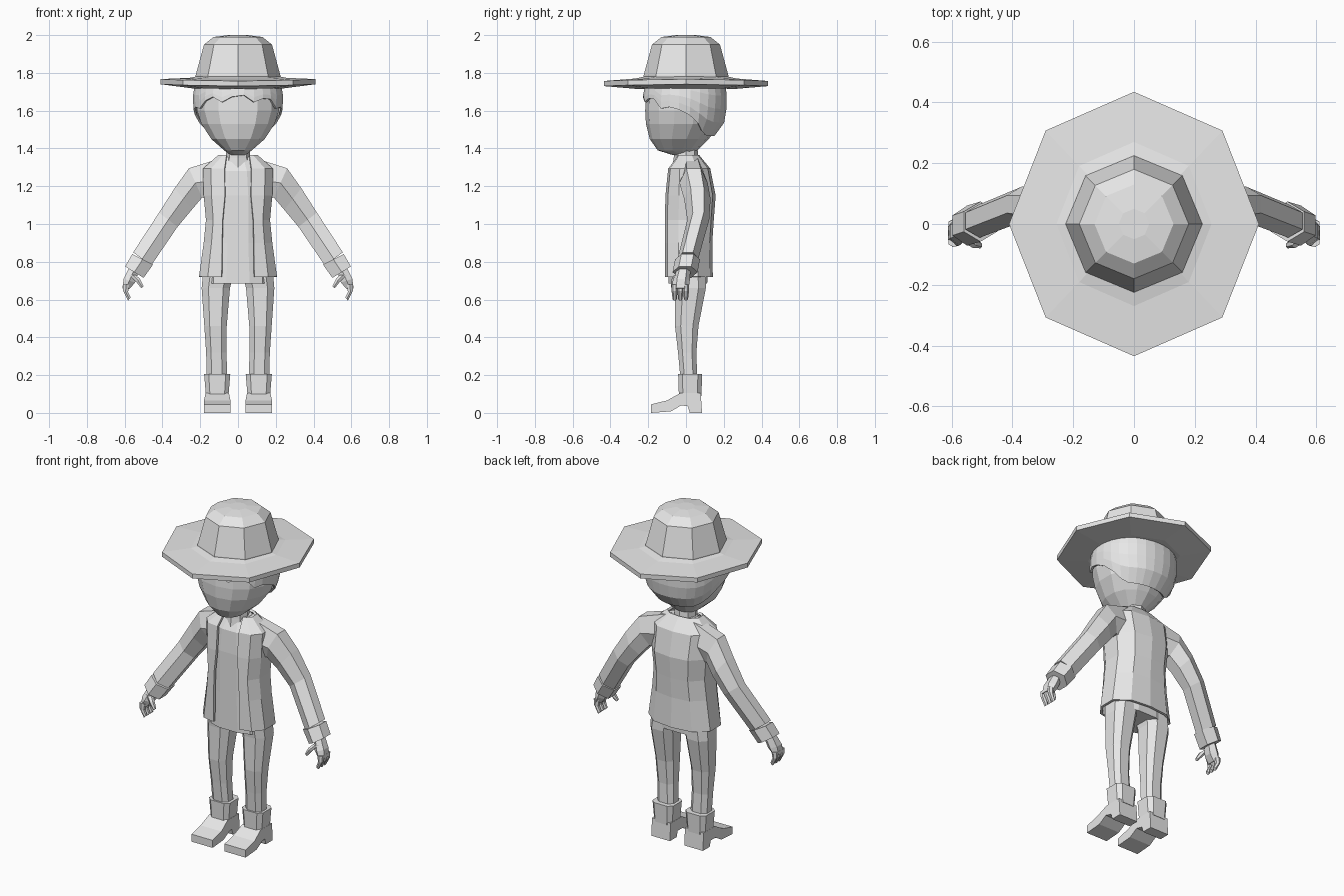
import bpy, bmesh, math

cube = bpy.data.objects.get("Cube")
if cube:
    bpy.data.objects.remove(cube, do_unlink=True)

grey = bpy.data.materials.new("plain_grey")
grey.use_nodes = True
grey.diffuse_color = (0.8, 0.8, 0.8, 1)
grey.node_tree.nodes["Principled BSDF"].inputs["Base Color"].default_value = (0.8, 0.8, 0.8, 1)


def loft(name, rings, closed=True, caps=True, thick=0.0):
    """Skin a list of equal-length point rings with flat faces."""
    bm = bmesh.new()
    rows = [[bm.verts.new(p) for p in ring] for ring in rings]
    n = len(rows[0])
    for a, b in zip(rows, rows[1:]):
        for i in range(n if closed else n - 1):
            j = (i + 1) % n
            bm.faces.new((a[i], a[j], b[j], b[i]))
    if caps:
        bm.faces.new(rows[0])
        bm.faces.new(rows[-1])
    bmesh.ops.recalc_face_normals(bm, faces=bm.faces)
    mesh = bpy.data.meshes.new(name)
    bm.to_mesh(mesh)
    bm.free()
    mesh.materials.append(grey)
    obj = bpy.data.objects.new(name, mesh)
    bpy.context.collection.objects.link(obj)
    if thick:
        mod = obj.modifiers.new("thickness", 'SOLIDIFY')
        mod.thickness = thick
        mod.offset = 0
    return obj


def oval(cx, cy, z, rx, ry, n=8, power=1.0, turn=0.0):
    """Horizontal ring; power below one makes it boxier."""
    pts = []
    for i in range(n):
        a = math.tau * (i + turn) / n
        c, s = math.cos(a), math.sin(a)
        pts.append((cx + rx * math.copysign(abs(c) ** power, c),
                    cy + ry * math.copysign(abs(s) ** power, s), z))
    return pts


def limb_ring(side, top, low, cy, hy, n=6):
    """Ring whose outer and inner points are given in the x-z plane."""
    mx, mz = (top[0] + low[0]) / 2, (top[1] + low[1]) / 2
    dx, dz = (top[0] - low[0]) / 2, (top[1] - low[1]) / 2
    pts = []
    for i in range(n):
        a = math.tau * (i + 0.5) / n
        c, s = math.cos(a) / math.cos(math.pi / n), math.sin(a)
        pts.append((side * (mx + dx * c), cy + hy * s, mz + dz * c))
    return pts


def lerp_table(table, t):
    """Interpolate the rest of a row by its first value."""
    if t <= table[0][0]:
        return table[0][1:]
    for a, b in zip(table, table[1:]):
        if t <= b[0]:
            k = (t - a[0]) / (b[0] - a[0])
            return [p + (q - p) * k for p, q in zip(a[1:], b[1:])]
    return table[-1][1:]


# Hat: eight-sided crown and a slightly lifted brim
loft("hat_crown", [oval(0, 0, z, r, r) for r, z in
                   [(0.225, 1.74), (0.225, 1.785), (0.18, 1.95), (0.13, 1.99), (0.05, 2.0)]])
brim = []
for r, z in [(0.2, 1.72), (0.26, 1.715), (0.435, 1.73), (0.435, 1.757), (0.27, 1.77), (0.2, 1.785)]:
    ring = oval(0, 0, z, r * 0.945, r)
    brim.append([(x, y, h + 0.01 * (x / 0.41) ** 2) for x, y, h in ring])
loft("hat_brim", brim)

# Head: height, half width, front y, back y
HEAD = [(1.365, 0.04, -0.07, 0.03), (1.39, 0.075, -0.15, 0.06), (1.45, 0.145, -0.192, 0.12),
        (1.53, 0.198, -0.212, 0.185), (1.60, 0.222, -0.216, 0.198),
        (1.68, 0.225, -0.212, 0.2), (1.76, 0.21, -0.195, 0.19)]
loft("head", [oval(0, (f + b) / 2, z, w, (b - f) / 2, 14, 0.92, 0.5) for z, w, f, b in HEAD])
loft("neck", [oval(0, 0, z, r, r) for z, r in [(1.28, 0.075), (1.35, 0.065), (1.42, 0.06)]])

# Hair: a shell following the head, jagged over the brow and low at the nape
HAIRLINE = [(-0.95, 1.665), (-0.6, 1.635), (0.0, 1.60), (0.4, 1.52), (0.62, 1.475), (1, 1.468)]
N = 28
hair = []
for step in range(5):
    row = []
    for i in range(N):
        a = math.tau * (i + 0.5) / N
        c, s = math.cos(a), math.sin(a)
        low = lerp_table(HAIRLINE, s)[0]
        if s < -0.5:
            low += (0.016, -0.02, 0.008)[i % 3]
        z = low + (1.75 - low) * step / 4
        w, f, b = lerp_table(HEAD, z)
        row.append(((w + 0.009) * math.copysign(abs(c) ** 0.92, c),
                    (f + b) / 2 + ((b - f) / 2 + 0.011) * math.copysign(abs(s) ** 0.92, s), z))
    hair.append(row)
loft("hair", hair, caps=False, thick=0.012)

# Shirt under the jacket
loft("shirt", [oval(0, cy, z, rx, ry, 12, 0.75, 0.5) for z, rx, cy, ry in
               [(0.685, 0.17, 0.01, 0.105), (0.9, 0.15, 0.015, 0.11), (1.15, 0.15, 0.015, 0.11),
                (1.28, 0.13, 0.01, 0.095), (1.355, 0.075, 0.01, 0.05)]])

# Jacket, open down the front: height, front edge x, half width, front y, back y
jacket = []
for z, e, w, f, b in [(0.72, 0.085, 0.2, -0.105, 0.135), (0.9, 0.083, 0.175, -0.105, 0.132),
                      (1.02, 0.08, 0.163, -0.105, 0.14), (1.15, 0.068, 0.175, -0.102, 0.15),
                      (1.29, 0.07, 0.18, -0.088, 0.122), (1.36, 0.06, 0.1, -0.035, 0.065)]:
    half = [(e, f), (w * 0.78, f * 0.88), (w, f * 0.35), (w, b * 0.45), (w * 0.62, b * 0.9)]
    outline = half + [(0, b)] + [(-x, y) for x, y in reversed(half)]
    jacket.append([(x, y, z) for x, y in outline])
loft("jacket", jacket, closed=False, caps=False, thick=0.014)

# Boot side profile (y, z)
BOOT_SOLE = [(-0.185, 0), (-0.185, 0.045), (-0.1, 0.066), (-0.03, 0.105), (0.078, 0.105),
             (0.085, 0), (0.02, 0), (0.01, 0.035), (-0.025, 0.04), (-0.08, 0.008)]

for side, label in ((1, "left"), (-1, "right")):
    # Sleeve from shoulder to wrist, then a turned-up cuff
    loft(label + "_sleeve", [limb_ring(side, *r) for r in [
        ((0.07, 1.355), (0.10, 1.12), 0.03, 0.06), ((0.26, 1.295), (0.19, 1.14), 0.04, 0.075),
        ((0.335, 1.19), (0.245, 1.075), 0.06, 0.07), ((0.418, 1.06), (0.32, 0.985), 0.065, 0.058),
        ((0.555, 0.85), (0.46, 0.78), 0.01, 0.055)]])
    loft(label + "_cuff", [limb_ring(side, *r) for r in [
        ((0.56, 0.84), (0.45, 0.785), 0.008, 0.066), ((0.598, 0.775), (0.5, 0.715), -0.005, 0.066)]])
    # Hand, curled fingers and thumb
    loft(label + "_hand", [limb_ring(side, *r) for r in [
        ((0.565, 0.79), (0.525, 0.75), -0.01, 0.035), ((0.605, 0.71), (0.545, 0.69), -0.025, 0.045),
        ((0.612, 0.66), (0.575, 0.655), -0.03, 0.044)]])
    for k in range(3):
        cy = -0.06 + 0.03 * k
        loft(label + "_finger_" + str(k + 1), [limb_ring(side, *r) for r in [
            ((0.61, 0.68), (0.575, 0.68), cy, 0.016), ((0.608, 0.645), (0.582, 0.64), cy, 0.016),
            ((0.582, 0.595), (0.568, 0.61), cy, 0.011)]])
    loft(label + "_thumb", [limb_ring(side, *r) for r in [
        ((0.575, 0.73), (0.54, 0.73), -0.045, 0.018), ((0.54, 0.695), (0.52, 0.71), -0.062, 0.017),
        ((0.512, 0.66), (0.5, 0.672), -0.07, 0.01)]])
    # Trouser leg: height, inner x, outer x, front y, back y
    loft(label + "_trouser_leg", [
        oval(side * (i + o) / 2, (f + b) / 2, z, (o - i) / 2, (b - f) / 2, 8, 0.75, 0.5)
        for z, i, o, f, b in [(0.18, 0.053, 0.168, -0.032, 0.062), (0.32, 0.058, 0.172, -0.045, 0.058),
                              (0.46, 0.056, 0.182, -0.062, 0.07), (0.66, 0.038, 0.197, -0.062, 0.11),
                              (0.8, 0.005, 0.185, -0.075, 0.11)]])
    # Boot shaft and foot
    loft(label + "_boot_shaft", [
        oval(side * 0.11, 0.022, z, w, d, 8, 0.5, 0.5)
        for z, w, d in [(0.09, 0.062, 0.062), (0.205, 0.072, 0.066)]])
    foot = []
    for edge in (-1, 1):
        foot.append([(side * (0.11 + edge * (0.07 if y < 0 and z < 0.09 else 0.062)), y, z)
                     for y, z in BOOT_SOLE])
    loft(label + "_boot_foot", foot)
